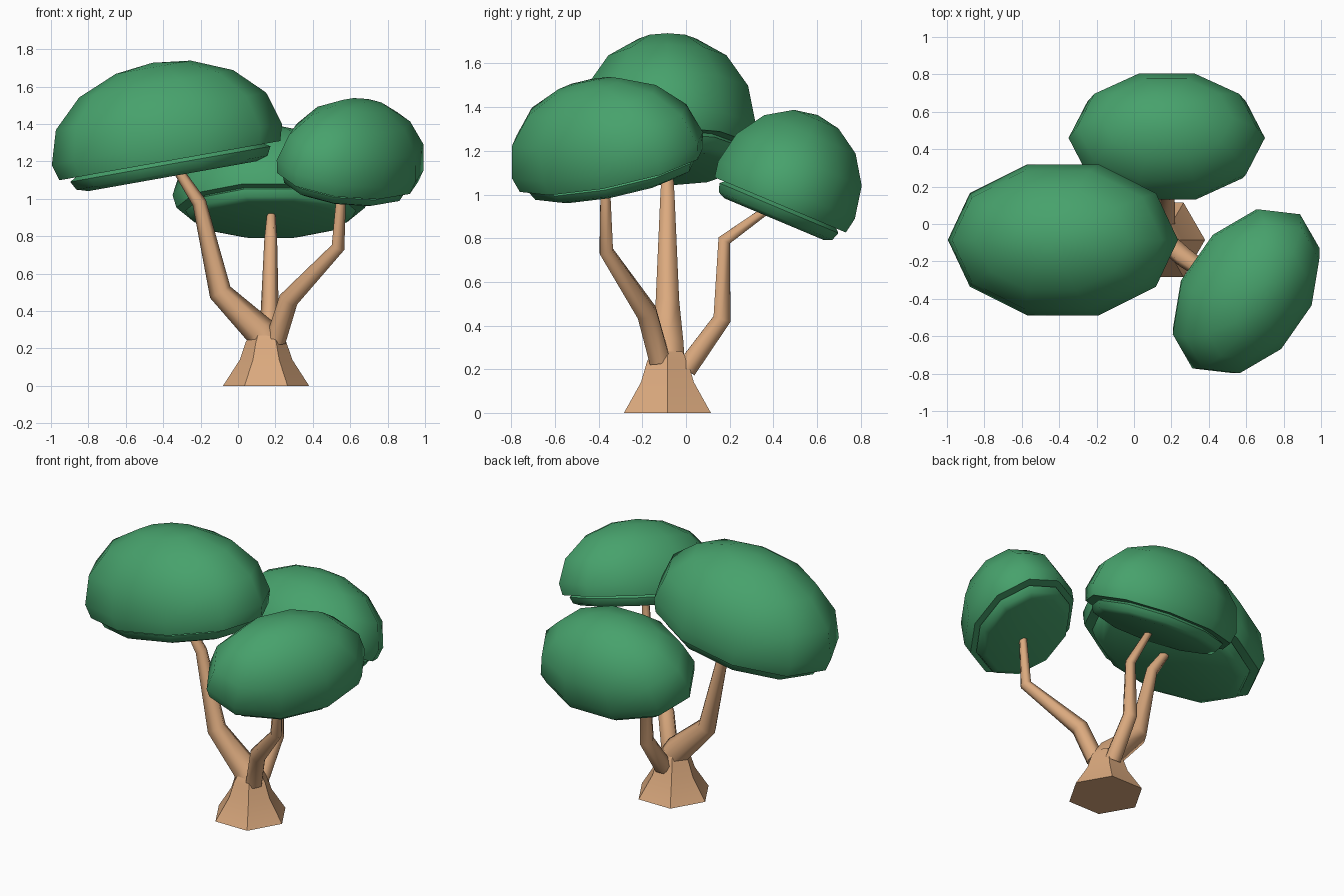
import bpy, bmesh, math
from mathutils import Vector, Matrix

if "Cube" in bpy.data.objects:
    bpy.data.objects.remove(bpy.data.objects["Cube"], do_unlink=True)


def material(name, rgb):
    mat = bpy.data.materials.new(name)
    mat.use_nodes = True
    mat.diffuse_color = (*rgb, 1)
    mat.node_tree.nodes["Principled BSDF"].inputs["Base Color"].default_value = (*rgb, 1)
    return mat


LEAF = material("leaf green", (0.063, 0.36, 0.15))
BARK = material("bark tan", (0.71, 0.40, 0.21))


def ring(bm, sides, matrix):
    """Unit circle of vertices placed by a matrix."""
    angles = [math.tau * i / sides for i in range(sides)]
    return [bm.verts.new(matrix @ Vector((math.cos(a), math.sin(a), 0))) for a in angles]


def loft(name, matrices, sides, mat, sharp, tip=None):
    """Skin a row of rings, with a flat cap or a pointed tip at the end."""
    bm = bmesh.new()
    rings = [ring(bm, sides, m) for m in matrices]
    for low, high in zip(rings, rings[1:]):
        for i in range(sides):
            j = (i + 1) % sides
            bm.faces.new((low[i], low[j], high[j], high[i]))
    bm.faces.new(rings[0][::-1])
    if tip is None:
        bm.faces.new(rings[-1])
    else:
        apex = bm.verts.new(tip)
        for i in range(sides):
            bm.faces.new((rings[-1][i], rings[-1][(i + 1) % sides], apex))
    bmesh.ops.recalc_face_normals(bm, faces=bm.faces)
    mesh = bpy.data.meshes.new(name)
    bm.to_mesh(mesh)
    bm.free()
    mesh.materials.append(mat)
    obj = bpy.data.objects.new(name, mesh)
    bpy.context.collection.objects.link(obj)
    bpy.ops.object.select_all(action='DESELECT')
    obj.select_set(True)
    bpy.context.view_layer.objects.active = obj
    bpy.ops.object.shade_smooth_by_angle(angle=math.radians(sharp))
    return obj


def branch(name, points, radii):
    """Tapered six-sided limb with mitred bends."""
    pts = [Vector(p) for p in points]
    matrices = []
    for i, (p, r) in enumerate(zip(pts, radii)):
        back = (p - pts[max(i - 1, 0)]).normalized()
        ahead = (pts[min(i + 1, len(pts) - 1)] - p).normalized()
        turn = Vector((0, 0, 1)).rotation_difference(back + ahead).to_matrix().to_4x4()
        matrices.append(Matrix.Translation(p) @ turn @ Matrix.Scale(r, 4))
    loft(name, matrices, 6, BARK, 65)


def canopy(name, centre, length, yaw, normal):
    """Oval dome over a smaller, bevelled lower tier."""
    up = Vector(normal).normalized()
    along = Vector((math.cos(yaw), math.sin(yaw), 0))
    along = (along - up * along.dot(up)).normalized()
    frame = Matrix((along, up.cross(along), up)).transposed().to_4x4()
    frame = Matrix.Translation(centre) @ frame @ Matrix.Scale(length, 4)
    # lower tier, groove and rim, then the dome
    profile = [(0.73, -0.275), (0.83, -0.245), (0.87, -0.17), (0.81, -0.135), (0.96, -0.14)]
    dome_height = 0.71
    for degrees in (0, 24, 48, 71):
        a = math.radians(degrees)
        profile.append((math.cos(a), dome_height * math.sin(a)))
    matrices = [frame @ Matrix.Translation((0, 0, z)) @ Matrix.Diagonal((r, 0.68 * r, 1, 1))
                for r, z in profile]
    loft(name, matrices, 10, LEAF, 55, frame @ Vector((0, 0, dome_height)))


# Flared trunk base
trunk_profile = [(0.23, 0), (0.14, 0.14), (0.108, 0.235), (0.08, 0.28)]
loft("trunk", [Matrix.Translation((0.15, -0.085, z)) @ Matrix.Scale(r, 4)
               for r, z in trunk_profile], 6, BARK, 50)

# Three bent limbs
branch("right_branch",
       [(0.16, -0.085, 0.22), (0.115, -0.085, 0.295), (-0.095, -0.085, 0.5),
        (-0.207, -0.085, 0.98), (-0.32, -0.085, 1.15)],
       [0.09, 0.085, 0.062, 0.038, 0.027])
branch("left_branch",
       [(0.2, -0.12, 0.24), (0.27, -0.18, 0.46), (0.535, -0.365, 0.74), (0.555, -0.37, 1.07)],
       [0.055, 0.053, 0.036, 0.024])
branch("back_branch",
       [(0.165, 0, 0.2), (0.17, 0.165, 0.43), (0.175, 0.175, 0.79), (0.178, 0.37, 0.93)],
       [0.055, 0.047, 0.034, 0.022])

# Three leaf domes
canopy("right_canopy", (-0.38, -0.085, 1.29), 0.625, 0, (-0.175, 0, 0.985))
canopy("left_canopy", (0.6, -0.36, 1.18), 0.505, math.radians(57), (0.23, -0.28, 1))
canopy("back_canopy", (0.175, 0.46, 1.02), 0.525, 0, (0, 0.387, 0.922))
